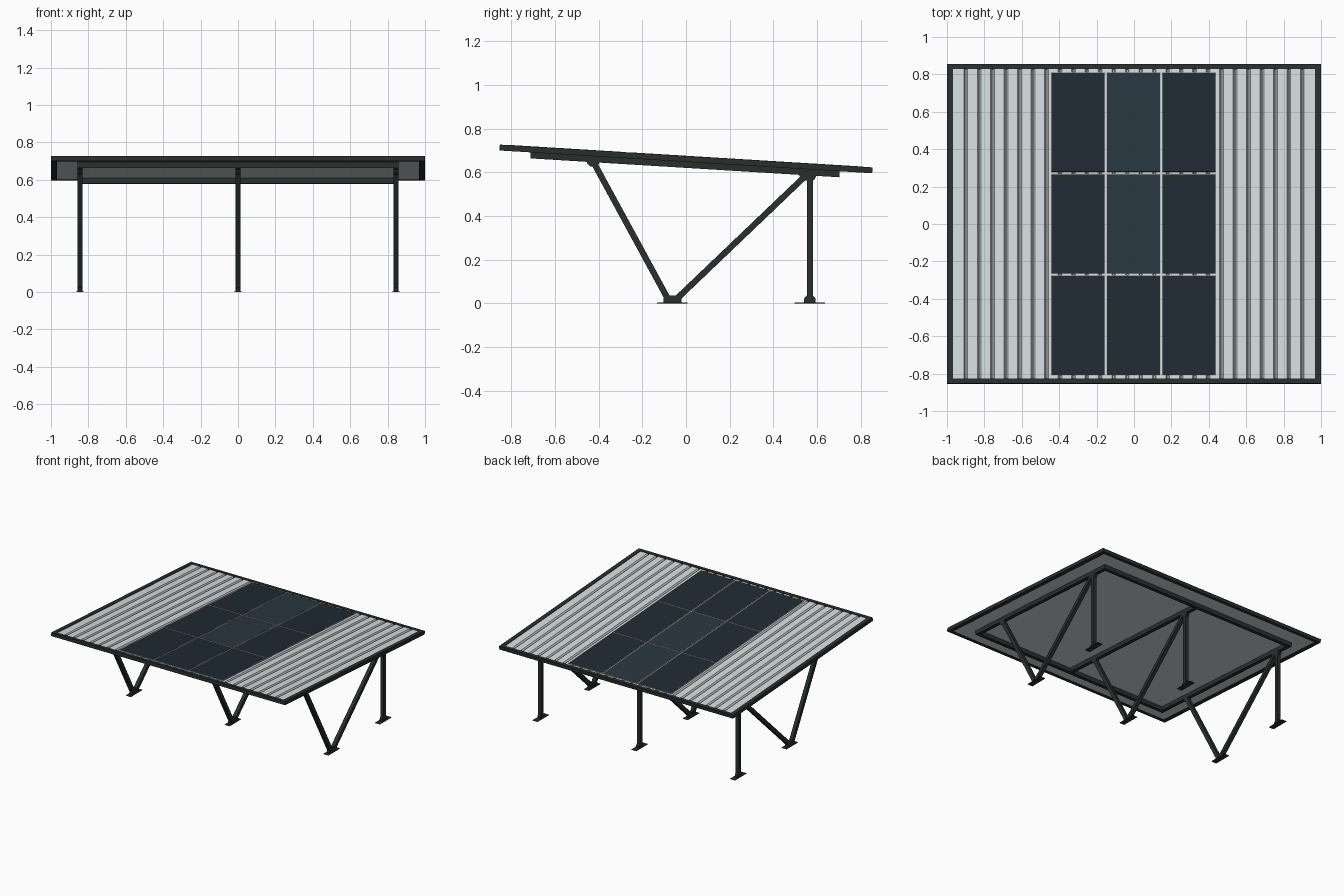
import bpy, bmesh, math
from mathutils import Matrix, Vector

if "Cube" in bpy.data.objects:
    bpy.data.objects.remove(bpy.data.objects["Cube"])

def material(name, rgb):
    m = bpy.data.materials.new(name)
    m.diffuse_color = (*rgb, 1)
    m.use_nodes = True
    m.node_tree.nodes["Principled BSDF"].inputs["Base Color"].default_value = m.diffuse_color
    return m

STEEL = material("dark steel", (0.020, 0.029, 0.027))
SHEET = material("pale grey sheet", (0.68, 0.73, 0.75))
GLASS = material("dark blue glass", (0.014, 0.023, 0.034))
GLASS_LIGHT = material("blue grey glass", (0.022, 0.038, 0.050))
TRIM = material("mid grey aluminium", (0.36, 0.38, 0.38))

# Roof plane: falls towards the back
TILT = math.radians(-3.5)
ROOF = Matrix.Translation((0, 0, 0.662)) @ Matrix.Rotation(TILT, 4, 'X')

def finish(bm, name, mat, matrix=None):
    bmesh.ops.recalc_face_normals(bm, faces=bm.faces)
    me = bpy.data.meshes.new(name)
    bm.to_mesh(me)
    bm.free()
    me.materials.append(mat)
    ob = bpy.data.objects.new(name, me)
    bpy.context.collection.objects.link(ob)
    if matrix:
        ob.matrix_world = matrix
    return ob

def box(name, lo, hi, mat, matrix=None):
    bm = bmesh.new()
    bmesh.ops.create_cube(bm, size=1)
    for v in bm.verts:
        v.co = Vector([lo[i] + (v.co[i] + 0.5) * (hi[i] - lo[i]) for i in range(3)])
    return finish(bm, name, mat, matrix)

def prism(name, pts, offset, mat, matrix=None):
    """Extrude a closed 3D polygon by an offset vector."""
    bm = bmesh.new()
    f = bm.faces.new([bm.verts.new(p) for p in pts])
    r = bmesh.ops.extrude_face_region(bm, geom=[f])
    bmesh.ops.translate(bm, vec=offset,
                        verts=[g for g in r['geom'] if isinstance(g, bmesh.types.BMVert)])
    return finish(bm, name, mat, matrix)

def plate_yz(name, x, width, yz, mat):
    return prism(name, [(x - width / 2, y, z) for y, z in yz], (width, 0, 0), mat)

def strut(name, x, a, b, w=0.028):
    """Square bar between two (y, z) points."""
    d = Vector((b[0] - a[0], b[1] - a[1])).normalized() * w / 2
    n = Vector((-d.y, d.x))
    a, b = Vector(a), Vector(b)
    return plate_yz(name, x, w, [a + n, b + n, b - n, a - n], STEEL)

# Outer roof frame
H = 0.0135
Y = 0.855
for s, side in ((-1, "left"), (1, "right")):
    xs = sorted((s * 0.968, s * 1.0))
    box(f"{side}_roof_edge", (xs[0], -Y, -H), (xs[1], Y, H), STEEL, ROOF)
for s, side in ((-1, "front"), (1, "back")):
    ys = sorted((s * (Y - 0.026), s * Y))
    box(f"{side}_roof_edge", (-0.968, ys[0], -H), (0.968, ys[1], H), STEEL, ROOF)

# Ribbed roof sheet: broad flat ribs, narrow grooves, flat underside
YS = Y - 0.026
TOP = 0.010
profile = [(-0.968, -YS, -0.010), (-0.968, -YS, TOP)]
PITCH = 0.072
for k in range(-13, 13):
    c = (k + 0.5) * PITCH
    profile += [(c - 0.010, -YS, TOP), (c - 0.003, -YS, -0.003),
                (c + 0.003, -YS, -0.003), (c + 0.010, -YS, TOP)]
profile += [(0.968, -YS, TOP), (0.968, -YS, -0.010)]
prism("roof_sheet", profile, (0, 2 * YS, 0), SHEET, ROOF)

# Solar panels: three by three, thin rim with glass; two middle ones are lighter
for i in range(3):
    for j in range(3):
        cx, cy = -0.003 + (i - 1) * 0.297, (j - 1) * 0.544
        hx, hy = 0.1450, 0.269
        box(f"panel_rim_{i}_{j}", (cx - hx, cy - hy, 0.004), (cx + hx, cy + hy, 0.0140), TRIM, ROOF)
        hx, hy = hx - 0.004, hy - 0.004
        glass = GLASS_LIGHT if i == 1 and j > 0 else GLASS
        box(f"panel_glass_{i}_{j}", (cx - hx, cy - hy, 0.010), (cx + hx, cy + hy, 0.0145), glass, ROOF)

# Support frame under the roof
B0, B1 = -0.041, -0.010
for x, side in ((-0.845, "left"), (0, "middle"), (0.845, "right")):
    box(f"{side}_support_beam", (x - 0.014, -0.712, B0), (x + 0.014, 0.706, B1), STEEL, ROOF)
for y, side in ((-0.698, "front"), (0.692, "back")):
    box(f"{side}_cross_beam", (-0.859, y - 0.014, B0), (0.859, y + 0.014, B1), STEEL, ROOF)

# Three leg sets: V struts, back post, feet and brackets
for x, side in ((-0.845, "left"), (0, "middle"), (0.845, "right")):
    strut(f"{side}_front_strut", x, (-0.078, 0.012), (-0.428, 0.655))
    strut(f"{side}_rear_strut", x, (-0.050, 0.014), (0.555, 0.592))
    strut(f"{side}_back_post", x, (0.567, 0.012), (0.567, 0.60))
    plate_yz(f"{side}_front_top_bracket", x, 0.026,
             [(-0.456, 0.668), (-0.454, 0.643), (-0.438, 0.627), (-0.412, 0.625),
              (-0.398, 0.640), (-0.394, 0.668)], STEEL)
    plate_yz(f"{side}_back_top_bracket", x, 0.026,
             [(0.514, 0.605), (0.516, 0.588), (0.538, 0.564), (0.580, 0.560),
              (0.594, 0.576), (0.596, 0.602)], STEEL)
    plate_yz(f"{side}_v_foot_bracket", x, 0.022,
             [(-0.104, 0.0), (-0.104, 0.022), (-0.090, 0.036), (-0.036, 0.036),
              (-0.020, 0.022), (-0.020, 0.0)], STEEL)
    plate_yz(f"{side}_post_foot_bracket", x, 0.022,
             [(0.540, 0.0), (0.540, 0.022), (0.552, 0.036), (0.582, 0.036),
              (0.594, 0.022), (0.594, 0.0)], STEEL)
    for y, part in ((-0.062, "v"), (0.567, "post")):
        box(f"{side}_{part}_foot_plate", (x - 0.021, y - 0.07, 0), (x + 0.021, y + 0.07, 0.004), STEEL)
